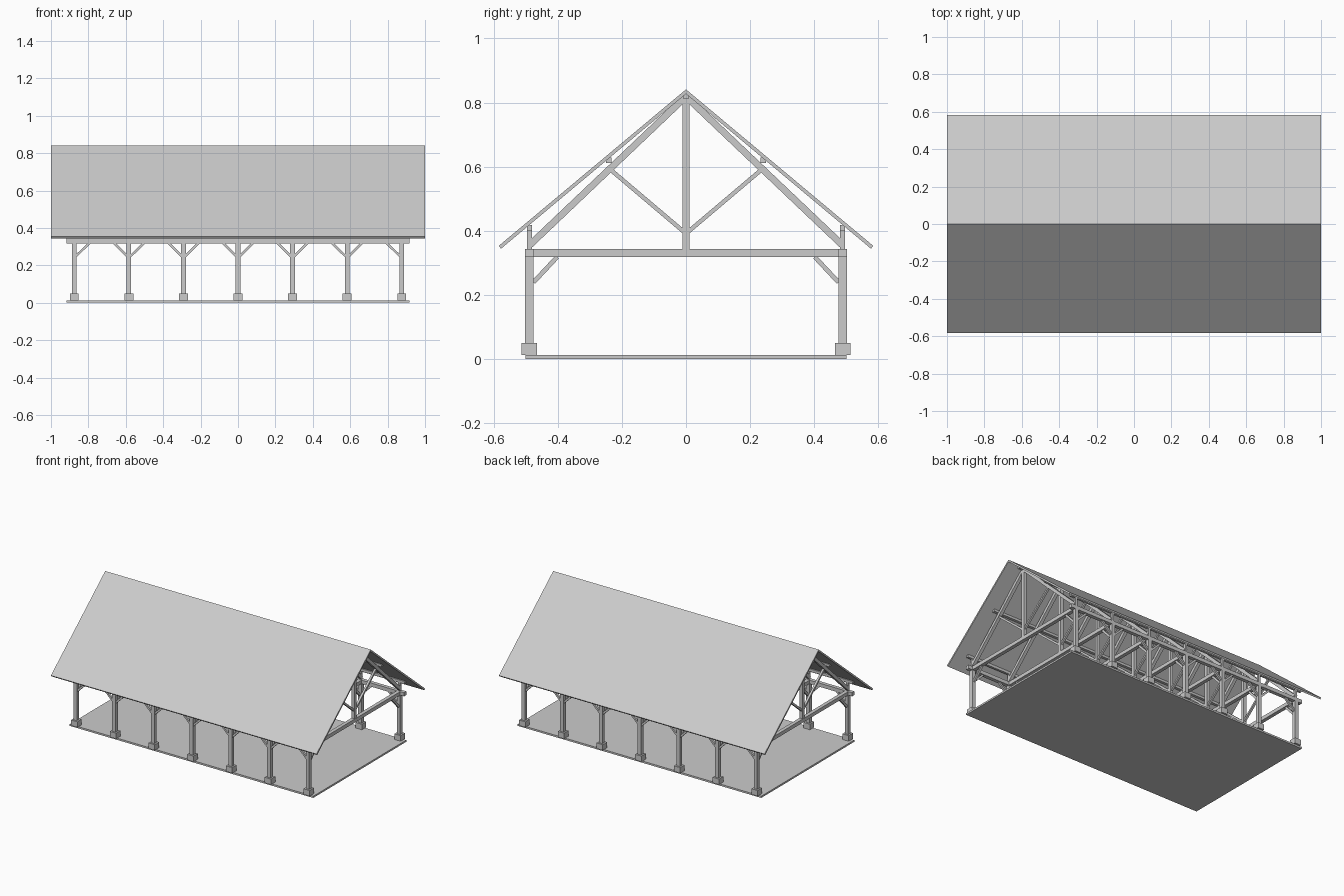
import bpy, bmesh
from mathutils import Matrix, Vector

if "Cube" in bpy.data.objects:
    bpy.data.objects.remove(bpy.data.objects["Cube"])

grey = bpy.data.materials.new("plain_grey")
grey.use_nodes = True
COLOUR = (0.6, 0.6, 0.6, 1)
grey.diffuse_color = COLOUR
grey.node_tree.nodes["Principled BSDF"].inputs["Base Color"].default_value = COLOUR


def finish(name, bm):
    bmesh.ops.recalc_face_normals(bm, faces=bm.faces)
    mesh = bpy.data.meshes.new(name)
    bm.to_mesh(mesh)
    bm.free()
    mesh.materials.append(grey)
    bpy.context.collection.objects.link(bpy.data.objects.new(name, mesh))


def beams(name, spans):
    """Straight timbers, each given as (start, end, width, depth)."""
    bm = bmesh.new()
    for start, end, width, depth in spans:
        a, b = Vector(start), Vector(end)
        d = (b - a).normalized()
        # the width axis stays level: along x for truss members, else along y
        side = Vector((1, 0, 0)) if abs(d.x) < 0.01 else Vector((0, 1, 0))
        up = d.cross(side)
        rot = Matrix((side, up, d)).transposed().to_4x4()
        size = Matrix.Diagonal((width, depth, (b - a).length, 1))
        bmesh.ops.create_cube(bm, size=1, matrix=Matrix.Translation((a + b) / 2) @ rot @ size)
    finish(name, bm)


LENGTH = 0.917
SPACING = 0.2917
POST_Y = 0.489
TIE_Z = 0.3305
T = 0.025
stations = [SPACING * i for i in range(-3, 4)]
sides = (-1, 1)
both = [(x, s) for x in stations for s in sides]


def along(y, z, width, depth, half=LENGTH):
    return ((-half, y, z), (half, y, z), width, depth)


# Floor
beams("floor_slab", [along(0, 0.006, 1.0, 0.012)])

# Posts and their footings
beams("post_footings", [((x, s * POST_Y, 0.012), (x, s * POST_Y, 0.05), 0.047, 0.047)
                        for x, s in both])
beams("posts", [((x, s * POST_Y, 0.05), (x, s * POST_Y, 0.32), T, T) for x, s in both])

# Long beams
beams("eave_beams", [along(s * POST_Y, TIE_Z, T, T) for s in sides])
beams("wall_plates", [along(s * 0.488, 0.409, 0.015, 0.018) for s in sides])
beams("purlins", [along(s * 0.241, 0.62, 0.018, 0.016) for s in sides])
beams("ridge_beam", [along(0, 0.819, 0.015, 0.015)])

# Trusses
beams("tie_beams", [((x, -0.501, TIE_Z), (x, 0.501, TIE_Z), T, T) for x in stations])
beams("king_posts", [((x, 0, 0.343), (x, 0, 0.812), 0.022, 0.022) for x in stations])
beams("main_rafters", [((x, s * 0.487, 0.356), (x, s * 0.004, 0.815), 0.022, 0.021)
                       for x, s in both])
beams("truss_struts", [((x, s * 0.235, 0.59), (x, s * 0.008, 0.398), 0.014, 0.013)
                       for x, s in both])
beams("plate_stubs", [((x, s * 0.488, 0.343), (x, s * 0.488, 0.401), 0.015, 0.015)
                      for x, s in both])

# Knee braces across the building and along it
beams("cross_braces", [((x, s * 0.476, 0.239), (x, s * 0.402, 0.318), 0.014, 0.014)
                       for x, s in both])
beams("long_braces", [((x + d * 0.01, s * POST_Y, 0.25), (x + d * 0.082, s * POST_Y, 0.321), 0.014, 0.013)
                      for x, s in both for d in sides if abs(x + d * SPACING) < LENGTH])

# Roof: a thin folded sheet pulled along x
profile = [(-0.584, 0.353), (0, 0.841), (0.584, 0.353), (0.577, 0.344), (0, 0.827), (-0.577, 0.344)]
bm = bmesh.new()
ring = [bm.verts.new((-1, y, z)) for y, z in profile]
for quad in ((0, 1, 4, 5), (1, 2, 3, 4)):
    bm.faces.new([ring[i] for i in quad])
made = bmesh.ops.extrude_face_region(bm, geom=bm.faces[:], use_keep_orig=True)
bmesh.ops.translate(bm, vec=(2, 0, 0), verts=[v for v in made["geom"] if isinstance(v, bmesh.types.BMVert)])
# drop any hidden face left at the fold
inner = [f for f in bm.faces if all(abs(v.co.y) < 0.001 for v in f.verts)
         and len({round(v.co.z, 3) for v in f.verts}) > 1]
bmesh.ops.delete(bm, geom=inner, context="FACES_ONLY")
finish("roof", bm)
